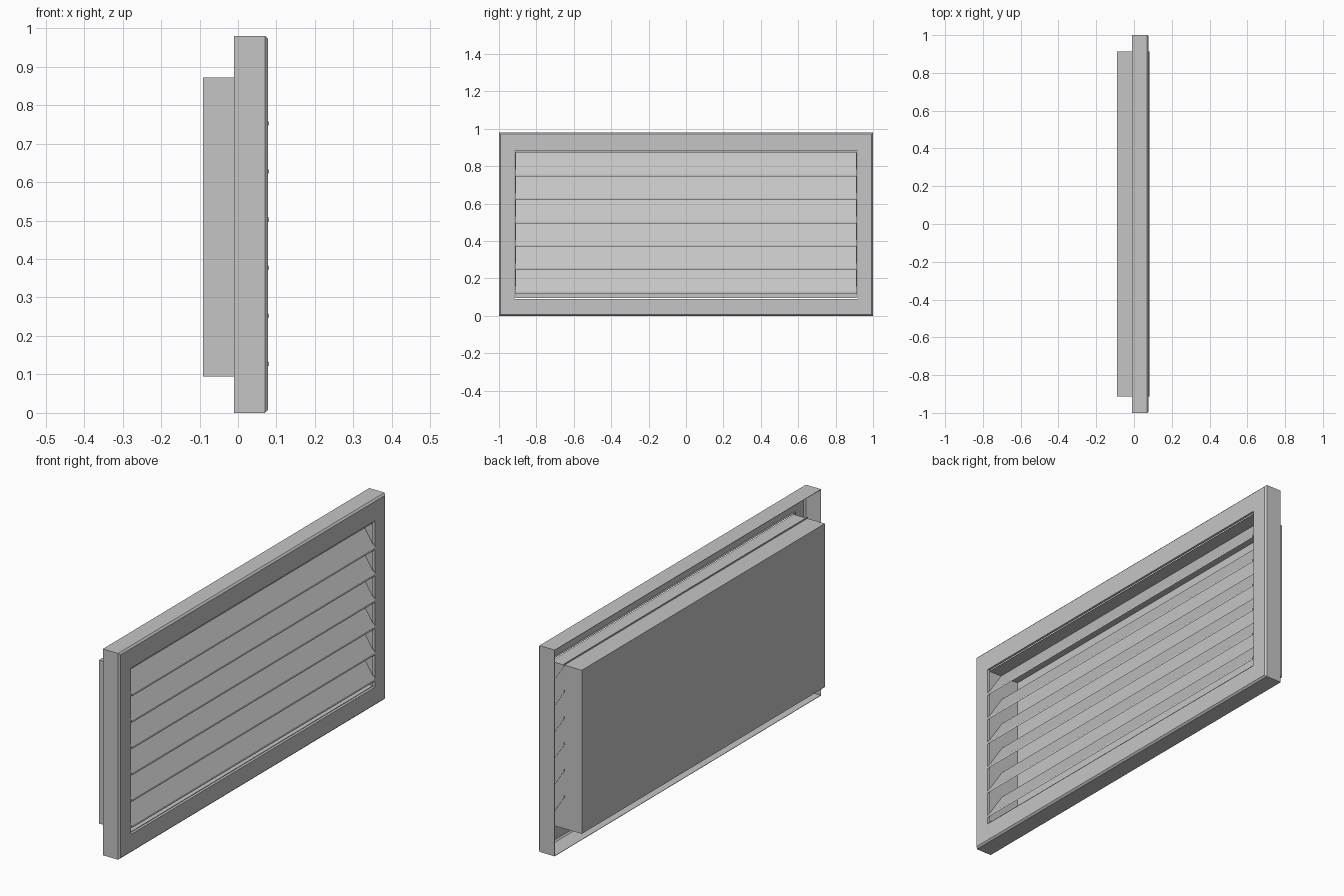
import bpy, bmesh

cube = bpy.data.objects.get("Cube")
if cube:
    bpy.data.objects.remove(cube, do_unlink=True)

grey = bpy.data.materials.new("light_grey_metal")
grey.use_nodes = True
colour = (0.56, 0.56, 0.56, 1)
grey.diffuse_color = colour
grey.node_tree.nodes["Principled BSDF"].inputs["Base Color"].default_value = colour


def finish(name, bm):
    bmesh.ops.recalc_face_normals(bm, faces=bm.faces)
    mesh = bpy.data.meshes.new(name)
    bm.to_mesh(mesh)
    bm.free()
    mesh.materials.append(grey)
    obj = bpy.data.objects.new(name, mesh)
    bpy.context.collection.objects.link(obj)
    return obj


def rectangular_shell(name, rings, cap_first=False, thickness=0.003):
    """Loft rectangles given as (x, half width, bottom, top) into sheet metal."""
    bm = bmesh.new()
    loops = []
    for x, w, low, high in rings:
        corners = ((-w, low), (w, low), (w, high), (-w, high))
        loops.append([bm.verts.new((x, y, z)) for y, z in corners])
    for a, b in zip(loops, loops[1:]):
        for i in range(4):
            j = (i + 1) % 4
            bm.faces.new((a[i], a[j], b[j], b[i]))
    if cap_first:
        bm.faces.new(loops[0])
    obj = finish(name, bm)
    solid = obj.modifiers.new("sheet_thickness", "SOLIDIFY")
    solid.thickness = thickness
    solid.offset = -1
    return obj


HEIGHT = 0.98
FRONT = 0.078

# Hollow face frame: outer rim, chamfer, flat border and inner lip
rectangular_shell("face_frame", [
    (-0.01, 1.0, 0, HEIGHT),
    (0.07, 1.0, 0, HEIGHT),
    (FRONT, 0.992, 0.008, HEIGHT - 0.008),
    (FRONT, 0.916, 0.09, 0.88),
    (0.066, 0.916, 0.09, 0.88),
])

# Duct box behind the frame, closed at the back and open towards the slats
rectangular_shell("duct_box", [
    (-0.091, 0.912, 0.095, 0.872),
    (0.072, 0.912, 0.095, 0.872),
], cap_first=True)

# Sloping louvre slats
SLATS = 6
PITCH = 0.125
for n in range(SLATS):
    z = 0.12 + n * PITCH
    bm = bmesh.new()
    section = ((0.081, z), (0.081, z + 0.01), (0.0, z + 0.134), (0.0, z + 0.124))
    face = bm.faces.new([bm.verts.new((x, -0.914, h)) for x, h in section])
    grown = bmesh.ops.extrude_face_region(bm, geom=[face])["geom"]
    moved = [v for v in grown if isinstance(v, bmesh.types.BMVert)]
    bmesh.ops.translate(bm, verts=moved, vec=(0, 1.828, 0))
    finish(f"louvre_slat_{n + 1}", bm)
